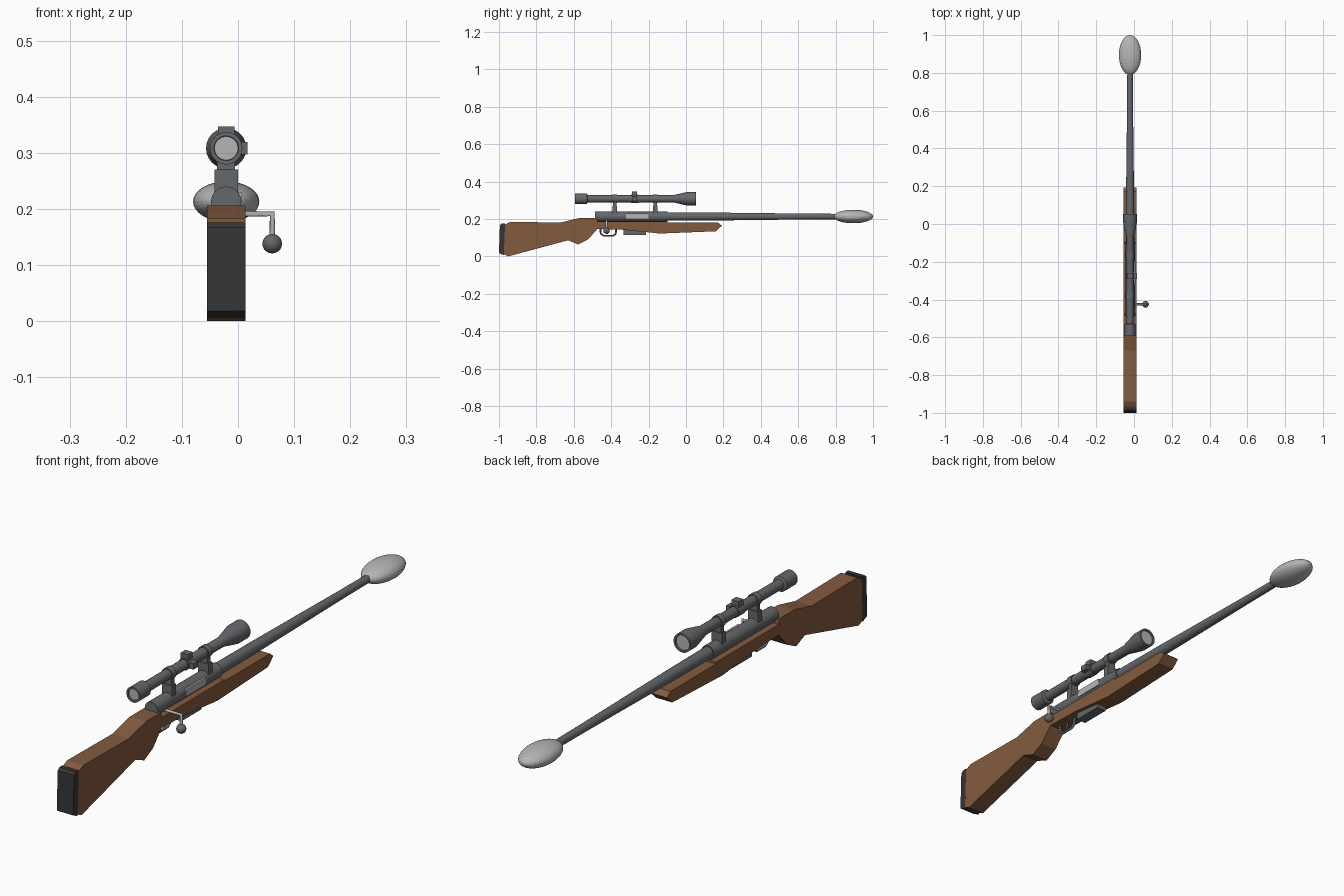
import bpy, bmesh, math
from mathutils import Vector, Matrix

cube = bpy.data.objects.get("Cube")
if cube:
    bpy.data.objects.remove(cube, do_unlink=True)

CX = -0.021       # centre plane of the rifle
BORE = 0.213      # barrel axis height
SIGHT = 0.308     # scope axis height


def material(name, r, g, b):
    m = bpy.data.materials.new(name)
    m.use_nodes = True
    m.diffuse_color = (r, g, b, 1)
    bsdf = next(n for n in m.node_tree.nodes if n.type == 'BSDF_PRINCIPLED')
    bsdf.inputs["Base Color"].default_value = (r, g, b, 1)
    return m


wood = material("walnut wood", 0.23, 0.105, 0.05)
steel = material("gunmetal", 0.13, 0.138, 0.147)
bright = material("light grey", 0.46, 0.46, 0.46)
rubber = material("black rubber", 0.035, 0.036, 0.037)


def finish(bm, name, mats, smooth=False):
    bmesh.ops.recalc_face_normals(bm, faces=bm.faces)
    me = bpy.data.meshes.new(name)
    bm.to_mesh(me)
    bm.free()
    for m in mats:
        me.materials.append(m)
    ob = bpy.data.objects.new(name, me)
    bpy.context.collection.objects.link(ob)
    if smooth:
        bpy.ops.object.select_all(action='DESELECT')
        ob.select_set(True)
        bpy.context.view_layer.objects.active = ob
        bpy.ops.object.shade_smooth_by_angle(angle=math.radians(30))
    return ob


def turned(name, profile, z, mat, cap=None, sides=24):
    """Round part along y from (y, radius) pairs; caps may have their own colour."""
    bm = bmesh.new()
    rings = []
    for y, r in profile:
        rings.append([bm.verts.new((CX + r * math.cos(a), y, z + r * math.sin(a)))
                      for a in (math.tau * i / sides for i in range(sides))])
    for a, b in zip(rings, rings[1:]):
        for i in range(sides):
            j = (i + 1) % sides
            bm.faces.new((a[i], a[j], b[j], b[i]))
    for ring in (rings[0], rings[-1]):
        bm.faces.new(ring).material_index = 1 if cap else 0
    return finish(bm, name, [mat, cap] if cap else [mat], True)


def slab(name, outline, half, mat):
    """Side outline of (y, z) points given thickness across x."""
    bm = bmesh.new()
    face = bm.faces.new([bm.verts.new((CX - half, y, z)) for y, z in outline])
    out = bmesh.ops.extrude_face_region(bm, geom=[face])
    bmesh.ops.translate(bm, vec=(2 * half, 0, 0),
                        verts=[g for g in out['geom'] if isinstance(g, bmesh.types.BMVert)])
    return finish(bm, name, [mat])


def box(name, x, y, z, mat):
    bm = bmesh.new()
    bmesh.ops.create_cube(bm, size=1)
    for v in bm.verts:
        v.co = [(lo + hi) / 2 + c * (hi - lo) for c, (lo, hi) in zip(v.co, (x, y, z))]
    return finish(bm, name, [mat])


def rod(name, points, radius, mat):
    """Bent round bar through the given points."""
    cu = bpy.data.curves.new(name, 'CURVE')
    cu.dimensions = '3D'
    cu.bevel_depth = radius
    cu.bevel_resolution = 2
    cu.use_fill_caps = True
    sp = cu.splines.new('POLY')
    sp.points.add(len(points) - 1)
    for p, co in zip(sp.points, points):
        p.co = (*co, 1)
    cu.materials.append(mat)
    ob = bpy.data.objects.new(name, cu)
    bpy.context.collection.objects.link(ob)


def ball(name, centre, radii, mat, smooth, u=32, v=16):
    bm = bmesh.new()
    bmesh.ops.create_uvsphere(bm, u_segments=u, v_segments=v, radius=1)
    bmesh.ops.rotate(bm, verts=bm.verts, matrix=Matrix.Rotation(math.pi / 2, 3, 'X'))
    for p in bm.verts:
        p.co = Vector(c + r * k for c, r, k in zip(centre, radii, p.co))
    return finish(bm, name, [mat], smooth)


# Wooden stock: butt, grip and fore-end in one outline
slab("stock", [(-0.972, 0.168), (-0.94, 0.184), (-0.67, 0.181), (-0.566, 0.206),
               (-0.476, 0.206), (-0.474, 0.186), (-0.10, 0.186), (-0.099, 0.18),
               (0.172, 0.18), (0.192, 0.164), (0.16, 0.134), (-0.14, 0.122),
               (-0.33, 0.142), (-0.474, 0.146), (-0.524, 0.09), (-0.577, 0.064),
               (-0.63, 0.086), (-0.95, 0.0), (-0.976, 0.012)], 0.034, wood)
slab("butt_pad", [(-1.0, 0.018), (-0.995, 0.167), (-0.985, 0.176),
                  (-0.967, 0.176), (-0.974, 0.006)], 0.0342, rubber)

# Receiver, barrel and swollen muzzle
turned("receiver", [(-0.486, 0.027), (-0.10, 0.027)], BORE, steel)
turned("barrel", [(-0.11, 0.0225), (0.12, 0.0215), (0.34, 0.019),
                  (0.65, 0.0155), (0.83, 0.0145)], BORE, steel)
ball("muzzle_bulb", (CX, 0.895, BORE), (0.059, 0.105, 0.036), bright, False)
box("ejection_port", (CX, CX + 0.028), (-0.32, -0.2), (0.203, 0.23), bright)

# Bolt handle with knob
rod("bolt_handle", [(CX, -0.425, 0.191), (0.061, -0.425, 0.191), (0.061, -0.425, 0.14)],
    0.0058, bright)
ball("bolt_knob", (0.061, -0.425, 0.138), (0.0175,) * 3, steel, True, 20, 12)

# Magazine, trigger and guard
slab("magazine", [(-0.335, 0.15), (-0.335, 0.115), (-0.215, 0.115), (-0.215, 0.15)], 0.02, steel)
rod("trigger_guard", [(CX, y, z) for y, z in
                      [(-0.458, 0.15), (-0.456, 0.122), (-0.44, 0.11),
                       (-0.39, 0.11), (-0.376, 0.12), (-0.372, 0.15)]], 0.005, steel)
rod("trigger", [(CX, -0.42, 0.15), (CX, -0.414, 0.132), (CX, -0.422, 0.12)], 0.004, steel)

# Scope: eyepiece, tube and objective bell with recessed lenses
turned("scope_body", [(-0.589, 0.021), (-0.594, 0.022), (-0.594, 0.029), (-0.53, 0.029),
                      (-0.526, 0.019), (-0.07, 0.019), (0.005, 0.036), (0.053, 0.036),
                      (0.053, 0.029), (0.048, 0.028)], SIGHT, steel, bright)
turned("turret_collar", [(-0.295, 0.022), (-0.255, 0.022)], SIGHT, steel)
box("top_turret", (CX - 0.015, CX + 0.015), (-0.29, -0.262), (0.32, 0.347), steel)
box("side_turret", (CX + 0.01, 0.017), (-0.29, -0.262), (0.297, 0.319), steel)

# Scope mounts
for label, y in (("rear", -0.38), ("front", -0.165)):
    turned(label + "_scope_ring", [(y - 0.012, 0.023), (y + 0.012, 0.023)], SIGHT, steel)
    box(label + "_mount_post", (CX - 0.016, CX + 0.016), (y - 0.009, y + 0.009),
        (0.25, 0.295), steel)
    box(label + "_mount_base", (CX - 0.021, CX + 0.021), (y - 0.012, y + 0.012),
        (0.225, 0.27), steel)
